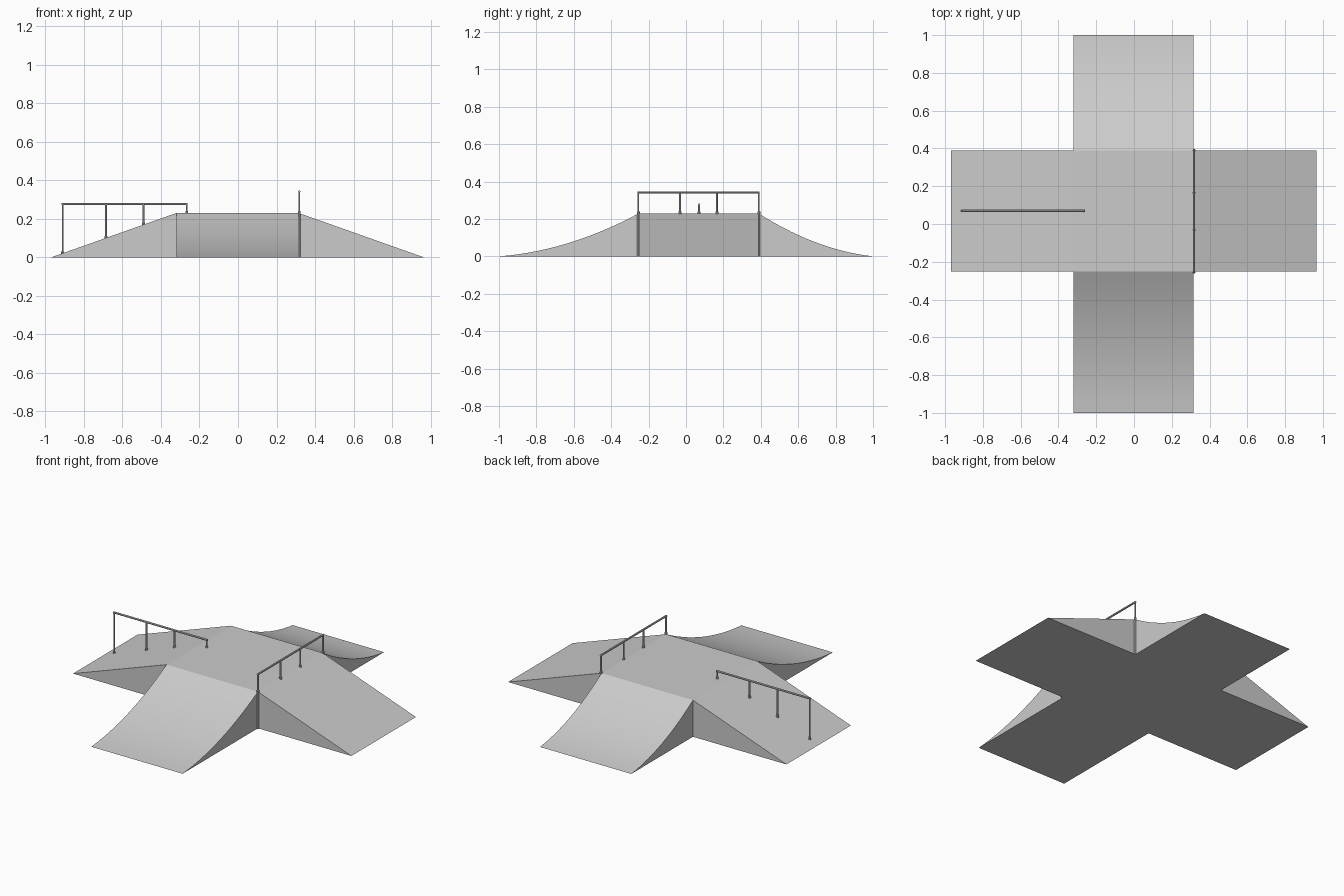
import bpy, bmesh
from mathutils import Vector

if "Cube" in bpy.data.objects:
    bpy.data.objects.remove(bpy.data.objects["Cube"])

H = 0.23                                   # deck height
X0, X1, Y0, Y1 = -0.32, 0.315, -0.252, 0.388


def make_object(name, bm):
    mesh = bpy.data.meshes.new(name)
    bm.to_mesh(mesh)
    bm.free()
    ob = bpy.data.objects.new(name, mesh)
    bpy.context.collection.objects.link(ob)
    return ob


def ramp(name, place, length, lo, hi, bend=0.0, steps=1):
    """Sloped block, open where it meets the deck; t runs from toe to deck."""
    bm = bmesh.new()
    sides = []
    for w in (lo, hi):
        side = []
        for i in range(steps + 1):
            t = i / steps
            z = H * ((1 - bend) * t + bend * t * t)
            side.append(bm.verts.new(place(length * (1 - t), w, z)))
        side.append(bm.verts.new(place(0, w, 0)))
        sides.append(side)
    a, b = sides
    for i in range(steps):
        bm.faces.new((a[i], a[i + 1], b[i + 1], b[i]))
    bm.faces.new((a[0], b[0], b[-1], a[-1]))
    bm.faces.new(a)
    bm.faces.new(b)
    bmesh.ops.recalc_face_normals(bm, faces=bm.faces)
    ob = make_object(name, bm)
    if steps > 1:
        bpy.context.view_layer.objects.active = ob
        ob.select_set(True)
        bpy.ops.object.shade_smooth_by_angle(angle=0.5)
        ob.select_set(False)


def tube(bm, p, q, r):
    p, q = Vector(p), Vector(q)
    d = q - p
    mat = d.to_track_quat('Z', 'Y').to_matrix().to_4x4()
    mat.translation = (p + q) / 2
    bmesh.ops.create_cone(bm, cap_ends=True, segments=10, radius1=r, radius2=r,
                          depth=d.length, matrix=mat)


def rail(name, feet, top):
    """Horizontal bar on posts, each with a small foot collar."""
    bm = bmesh.new()
    for x, y, z in feet:
        tube(bm, (x, y, z), (x, y, top), 0.005)
        tube(bm, (x, y, z - 0.004), (x, y, z + 0.01), 0.008)
    (xa, ya, _), (xb, yb, _) = feet[0], feet[-1]
    ext = (Vector((xb, yb, 0)) - Vector((xa, ya, 0))).normalized() * 0.005
    tube(bm, Vector((xa, ya, top)) - ext, Vector((xb, yb, top)) + ext, 0.006)
    return make_object(name, bm)


# Central deck: top and underside
bm = bmesh.new()
for z, order in ((H, 1), (0, -1)):
    pts = [(X0, Y0), (X1, Y0), (X1, Y1), (X0, Y1)][::order]
    bm.faces.new([bm.verts.new((x, y, z)) for x, y in pts])
make_object("deck", bm)

# Straight side ramps and curved front and back ramps
ramp("left_ramp", lambda d, w, z: (X0 - d, w, z), 0.65, Y0, Y1)
ramp("right_ramp", lambda d, w, z: (X1 + d, w, z), 0.65, Y0, Y1)
ramp("front_curved_ramp", lambda d, w, z: (w, Y0 - d, z), 1 + Y0, X0, X1, 0.75, 14)
ramp("back_curved_ramp", lambda d, w, z: (w, Y1 + d, z), 1 - Y1, X0, X1, 0.7, 14)

# Grind rail over the left ramp
rail("left_grind_rail",
     [(x, 0.07, min(H, (x - X0 + 0.65) / 0.65 * H))
      for x in (-0.91, -0.685, -0.49, -0.266)], 0.277)

# Grind rail along the right deck edge
rail("right_grind_rail", [(0.318, y, H) for y in (-0.255, -0.032, 0.165, 0.389)], 0.342)

# Corner posts carrying the right rail down to the ground
for name, y in (("front_corner_post", -0.255), ("back_corner_post", 0.389)):
    bm = bmesh.new()
    tube(bm, (0.318, y, 0), (0.318, y, H), 0.007)
    make_object(name, bm)
